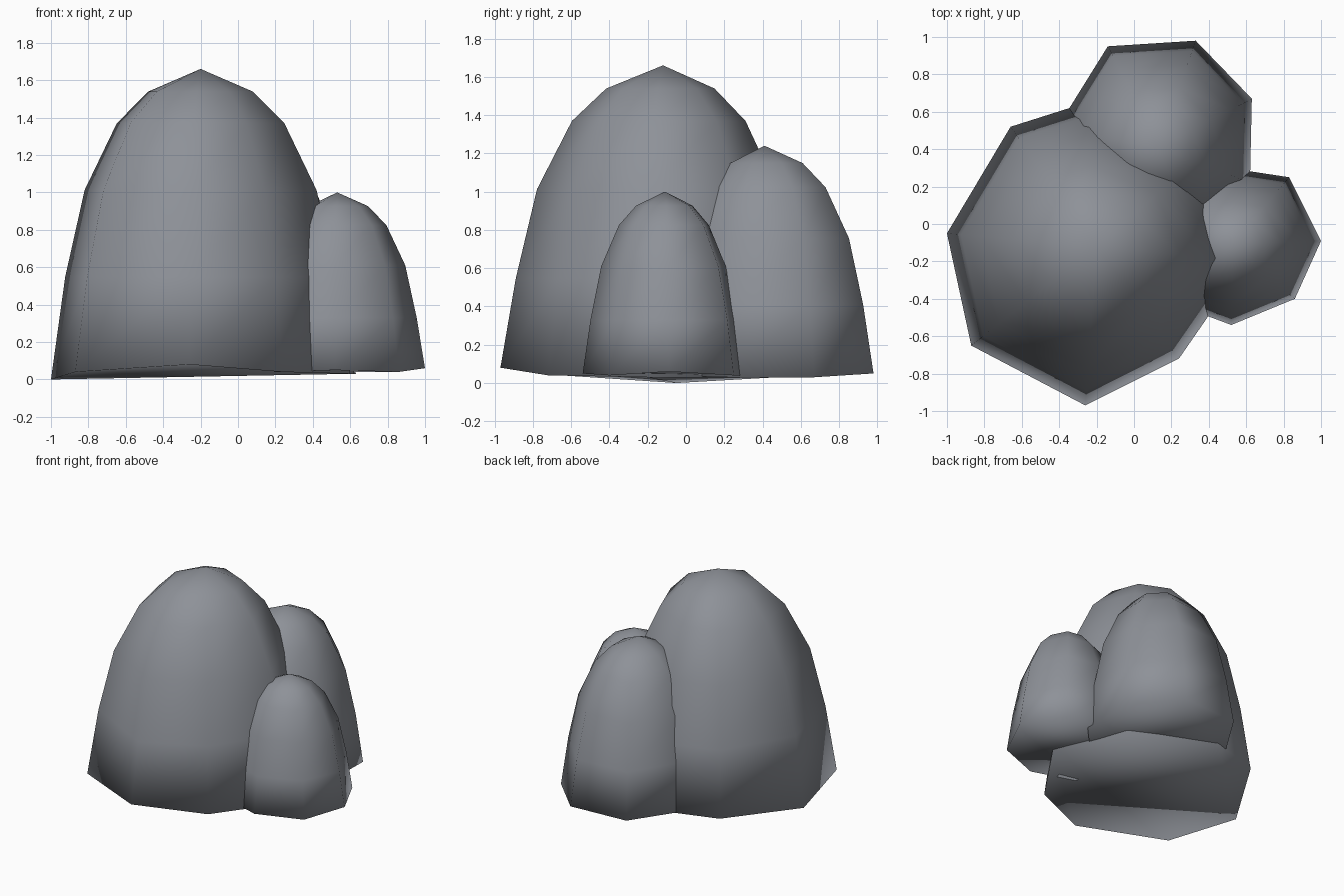
import bpy, bmesh

if "Cube" in bpy.data.objects:
    bpy.data.objects.remove(bpy.data.objects["Cube"])

stone = bpy.data.materials.new("slate grey stone")
stone.diffuse_color = (0.27, 0.285, 0.315, 1)
stone.use_nodes = True
stone.node_tree.nodes["Principled BSDF"].inputs["Base Color"].default_value = stone.diffuse_color

# Shared dome profile: (width ratio, height ratio) above the base outline
PROFILE = [(0.905, 0.33), (0.775, 0.61), (0.56, 0.825), (0.35, 0.927)]


def boulder(name, peak, base):
    """Loft a base outline (x, y, z) up to a peak through shrinking rings."""
    px, py, pz = peak
    bm = bmesh.new()
    rings = [[bm.verts.new(p) for p in base]]
    for w, h in PROFILE:
        rings.append([bm.verts.new((px + (x - px) * w, py + (y - py) * w, pz * h))
                      for x, y, z in base])
    n = len(base)
    for low, high in zip(rings, rings[1:]):
        for i in range(n):
            j = (i + 1) % n
            bm.faces.new((low[i], low[j], high[j], high[i]))
    # Pointed cap and underside
    top = bm.verts.new(peak)
    for i in range(n):
        bm.faces.new((rings[-1][i], rings[-1][(i + 1) % n], top))
    bm.faces.new(rings[0][::-1])
    bmesh.ops.recalc_face_normals(bm, faces=bm.faces)
    for f in bm.faces:
        f.smooth = True
    mesh = bpy.data.meshes.new(name)
    bm.to_mesh(mesh)
    bm.free()
    mesh.materials.append(stone)
    obj = bpy.data.objects.new(name, mesh)
    bpy.context.collection.objects.link(obj)
    return obj


# Base outlines run counter-clockwise seen from above
boulder("large_boulder", (-0.2, -0.12, 1.66), [
    (-1.0, -0.05, 0.0), (-0.87, -0.65, 0.04), (-0.26, -0.97, 0.08),
    (0.24, -0.72, 0.04), (0.60, -0.20, 0.03), (0.38, 0.38, 0.03),
    (-0.25, 0.65, 0.04), (-0.66, 0.52, 0.04)])
boulder("back_boulder", (0.13, 0.41, 1.24), [
    (0.33, 0.98, 0.05), (-0.14, 0.95, 0.05), (-0.42, 0.50, 0.04),
    (-0.34, 0.12, 0.04), (-0.06, -0.10, 0.04), (0.32, -0.10, 0.04),
    (0.62, 0.22, 0.03), (0.63, 0.67, 0.03)])
boulder("small_boulder", (0.53, -0.11, 1.0), [
    (1.0, -0.09, 0.06), (0.83, 0.25, 0.04), (0.50, 0.30, 0.04),
    (0.20, 0.18, 0.04), (0.10, -0.12, 0.04), (0.20, -0.42, 0.04),
    (0.52, -0.54, 0.05), (0.86, -0.40, 0.04)])
